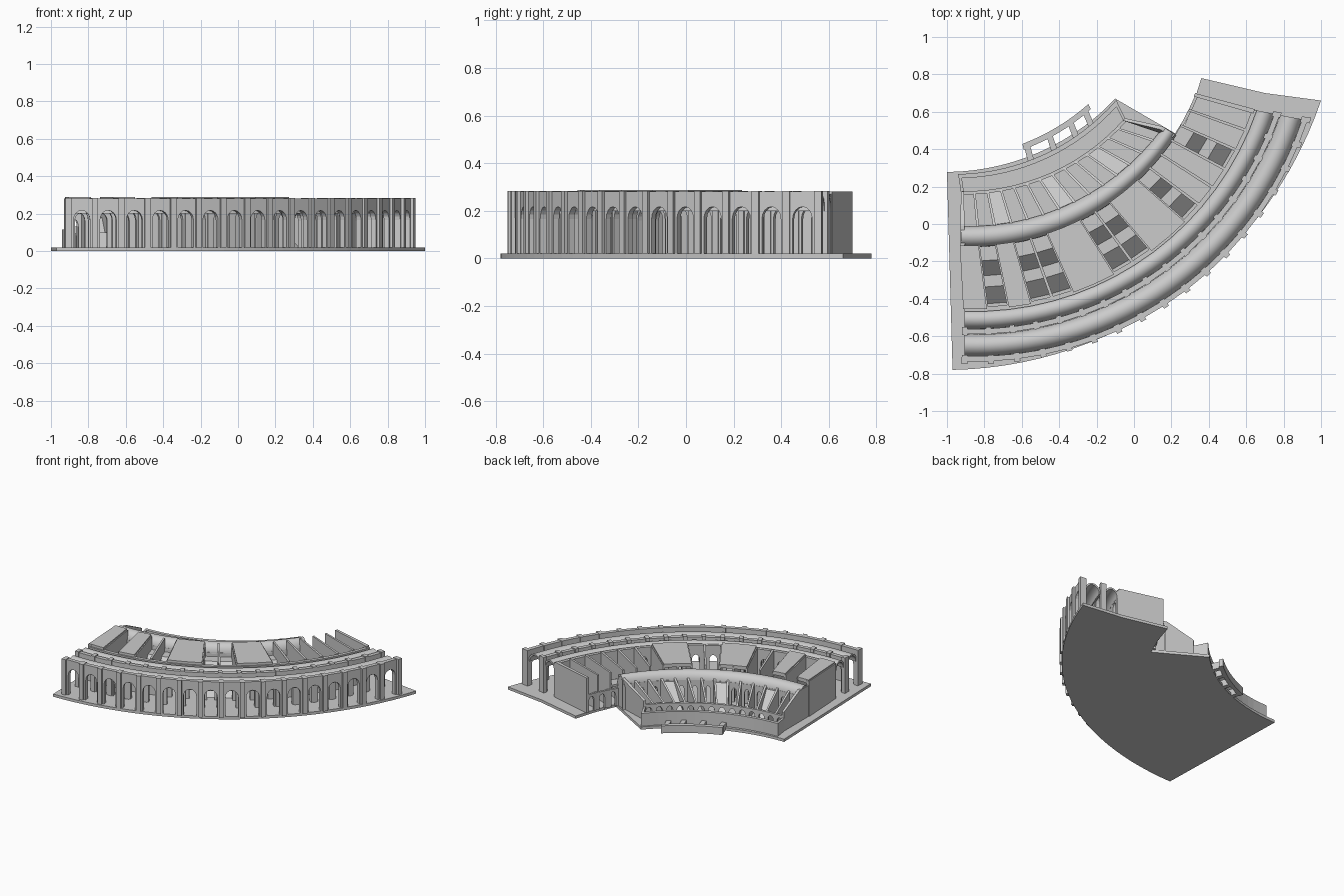
import bpy, bmesh, math
from mathutils import Vector

if "Cube" in bpy.data.objects:
    bpy.data.objects.remove(bpy.data.objects["Cube"])

N = 17            # bays along the outer curve
TE = 14.4 / N     # the inner rings stop here
B0 = 0.02         # top of the base

# ring curves: depth, start, end, sagitta, parameter at the end
RINGS = [
    (-0.05, (-0.91, -0.778), (0.972, 0.55), 0.38, 1),
    (0.0, (-0.905, -0.727), (0.92, 0.556), 0.37, 1),
    (0.152, (-0.905, -0.575), (0.765, 0.585), 0.334, 1),
    (0.272, (-0.905, -0.455), (0.645, 0.61), 0.31, 1),
    (0.617, (-0.925, -0.11), (0.33, 0.695), 0.235, 1),
    (0.717, (-0.925, -0.01), (0.155, 0.52), 0.15, TE),
    (0.902, (-0.925, 0.175), (-0.05, 0.565), 0.105, TE),
    (1.0, (-0.94, 0.275), (-0.1, 0.67), 0.098, TE),
    (1.1, (-0.95, 0.375), (-0.15, 0.765), 0.09, TE),
]


def arc(a, b, sag, t):
    a, b = Vector(a), Vector(b)
    ch = b - a
    h = ch.length / 2
    r = (h * h + sag * sag) / (2 * sag)
    half = math.asin(h / r)
    u = ch.normalized()
    n = Vector((u.y, -u.x))
    c = (a + b) / 2 - n * (r - sag)
    ang = (2 * t - 1) * half
    return c + u * r * math.sin(ang) + n * r * math.cos(ang)


def P(d, t):
    i = 0
    while i < len(RINGS) - 2 and d > RINGS[i + 1][0]:
        i += 1
    r, q = RINGS[i], RINGS[i + 1]
    f = (d - r[0]) / (q[0] - r[0])
    return arc(r[1], r[2], r[3], t / r[4]).lerp(arc(q[1], q[2], q[3], t / q[4]), f)


def finish(name, bm):
    bmesh.ops.recalc_face_normals(bm, faces=bm.faces)
    me = bpy.data.meshes.new(name)
    bm.to_mesh(me)
    bm.free()
    ob = bpy.data.objects.new(name, me)
    bpy.context.collection.objects.link(ob)
    return ob


def add_sweep(bm, prof, t0, t1, n=1):
    """Sweep a closed (depth, z) profile along the curve."""
    rows = []
    for k in range(n + 1):
        t = t0 + (t1 - t0) * k / n
        rows.append([bm.verts.new((*P(d, t), z)) for d, z in prof])
    m = len(prof)
    for a, b in zip(rows, rows[1:]):
        for j in range(m):
            bm.faces.new((a[j], a[(j + 1) % m], b[(j + 1) % m], b[j]))
    bm.faces.new(rows[0])
    bm.faces.new(rows[-1])


def sweep(name, prof, t0, t1, n=1):
    bm = bmesh.new()
    add_sweep(bm, prof, t0, t1, n)
    return finish(name, bm)


def box(d0, d1, z0, z1):
    return [(d0, z0), (d1, z0), (d1, z1), (d0, z1)]


def repeat(name, prof, ts, half):
    bm = bmesh.new()
    for t in ts:
        add_sweep(bm, prof, t - half, t + half)
    return finish(name, bm)


def arcade(name, d0, d1, t0, t1, count, top, spring, crown, open_frac):
    bm = bmesh.new()
    lo, hi = 0.5 - open_frac / 2, 0.5 + open_frac / 2
    prof = [(0, B0), (lo, B0)]
    for k in range(9):
        a = math.pi * k / 8
        prof.append((0.5 - math.cos(a) * open_frac / 2,
                     spring + (crown - spring) * math.sin(a)))
    prof += [(hi, B0), (1, B0), (1, top), (0, top)]
    m = len(prof)
    for i in range(count):
        ta, tb = t0 + (t1 - t0) * i / count, t0 + (t1 - t0) * (i + 1) / count
        sides = []
        for d in (d0, d1):
            a, b = P(d, ta), P(d, tb)
            sides.append([bm.verts.new((*a.lerp(b, f), z)) for f, z in prof])
        f, g = sides
        bm.faces.new(f)
        bm.faces.new(g)
        for j in range(m):
            if (j == m - 3 and i < count - 1) or (j == m - 1 and i > 0):
                continue
            bm.faces.new((f[j], f[(j + 1) % m], g[(j + 1) % m], g[j]))
    bmesh.ops.remove_doubles(bm, verts=bm.verts, dist=1e-5)
    return finish(name, bm)


def vault(name, d0, d1, z0, rise, t1, n, th=0.012):
    mid, r = (d0 + d1) / 2, (d1 - d0) / 2
    angs = [math.pi * k / 10 for k in range(11)]
    prof = [(mid - r * math.cos(a), z0 + rise * math.sin(a)) for a in angs]
    prof += [(mid - (r - th) * math.cos(a), z0 + (rise - th) * math.sin(a))
             for a in reversed(angs)]
    ob = sweep(name, prof, 0, t1, n)
    bpy.context.view_layer.objects.active = ob
    ob.select_set(True)
    bpy.ops.object.shade_smooth_by_angle(angle=math.radians(30))
    ob.select_set(False)


# base plate following the outline of the ruin
edge = [arc((-0.97, -0.78), (1.0, 0.66), 0.385, k / 28) for k in range(29)]
edge += [Vector((0.7, 0.70)), Vector((0.36, 0.78)), Vector((0.31, 0.62)), Vector((0.245, 0.47))]
edge += [arc((-1.0, 0.278), (-0.1, 0.67), 0.1, 1 - k / 14) for k in range(15)]
bm = bmesh.new()
face = bm.faces.new([bm.verts.new((p.x, p.y, 0)) for p in edge])
up = bmesh.ops.extrude_face_region(bm, geom=[face])["geom"]
bmesh.ops.translate(bm, vec=(0, 0, B0), verts=[v for v in up if isinstance(v, bmesh.types.BMVert)])
finish("base", bm)

# outer and middle arcades with their piers
bays = [k / N for k in range(N + 1)]
arcade("outer_arcade", -0.008, 0.02, 0, 1, N, 0.28, 0.165, 0.217, 0.62)
repeat("outer_piers", box(-0.022, 0.026, B0, 0.283), bays, 0.0065)
arcade("middle_arcade", 0.138, 0.166, 0, 1, N, 0.275, 0.165, 0.217, 0.62)
repeat("middle_piers", box(0.132, 0.176, B0, 0.283), bays, 0.0065)
arcade("inner_wall", 0.26, 0.285, 0, 1, N, 0.27, 0.16, 0.2, 0.45)

# barrel vaults over the corridors
vault("outer_vault", 0.02, 0.138, 0.2, 0.07, 1, 34)
vault("middle_vault", 0.166, 0.272, 0.21, 0.065, 1, 34)
vault("seating_vault", 0.605, 0.717, 0.2, 0.065, TE, 28)
arcade("vault_wall_outer", 0.605, 0.622, 0, TE, 14, 0.21, 0.13, 0.17, 0.45)
arcade("vault_wall_inner", 0.70, 0.717, 0, TE, 14, 0.21, 0.13, 0.17, 0.4)

# radial walls of the upper tier, with thick end walls
repeat("radial_walls", box(0.28, 0.615, B0, 0.278), bays[1:-1], 0.004)
repeat("right_end_wall", box(0.272, 0.625, B0, 0.28), [0.996], 0.006)
repeat("left_end_wall", box(0.272, 0.615, B0, 0.28), [0.003], 0.007)
arcade("exposed_arcade", 0.6, 0.617, TE, 1, 3, 0.15, 0.1, 0.13, 0.5)

# flat seating slabs over the closed bays
bm = bmesh.new()
for a, b in ((0, 1), (2, 3), (5, 7), (9, 11)):
    add_sweep(bm, box(0.272, 0.612, 0.262, 0.288), a / N, b / N, b - a)
finish("seating_slabs", bm)

# stairs in the open bays: ramp, landing, ramp
stair = [(0.3, B0), (0.39, 0.1), (0.45, 0.1), (0.53, 0.18), (0.612, 0.18),
         (0.612, 0.165), (0.535, 0.165), (0.455, 0.085), (0.395, 0.085), (0.32, 0.005)]
bm = bmesh.new()
for k in (1, 3, 4, 7, 8, 11, 14):
    add_sweep(bm, stair, k / N, (k + 1) / N)
finish("stairs", bm)

# lower tier: sloping fins, steep passages, front arcade
fin = [(0.71, B0), (0.895, B0), (0.895, 0.13), (0.71, 0.225)]
repeat("sloping_fins", fin, [TE * k / 14 for k in range(1, 14)], 0.005)
repeat("lower_end_walls", [(0.615, B0), (0.902, B0), (0.902, 0.16), (0.72, 0.25), (0.615, 0.25)],
       [0.006, TE - 0.006], 0.007)
bm = bmesh.new()
for k in (2, 6, 10):
    add_sweep(bm, [(0.717, 0.2), (0.89, 0.03), (0.89, B0), (0.717, 0.18)],
              TE * k / 14, TE * (k + 1) / 14)
finish("steep_passages", bm)
arcade("lower_arcade", 0.885, 0.902, 0, TE, 14, 0.13, 0.08, 0.108, 0.6)

# arena wall, its short returns, and the low box in front
sweep("arena_wall", box(0.97, 0.992, B0, 0.115), 0, TE, 16)
repeat("arena_wall_ends", box(0.9, 0.992, B0, 0.115), [0.006, TE - 0.006], 0.007)
T0, T1 = TE * 0.39, TE * 0.84
sweep("front_box", box(1.052, 1.08, 0, 0.055), T0, T1, 8)
repeat("front_box_links", box(0.985, 1.055, 0, 0.05),
       [T0 + 0.02, (T0 + T1) / 2 - 0.05, (T0 + T1) / 2 + 0.07, T1 - 0.03], 0.015)
